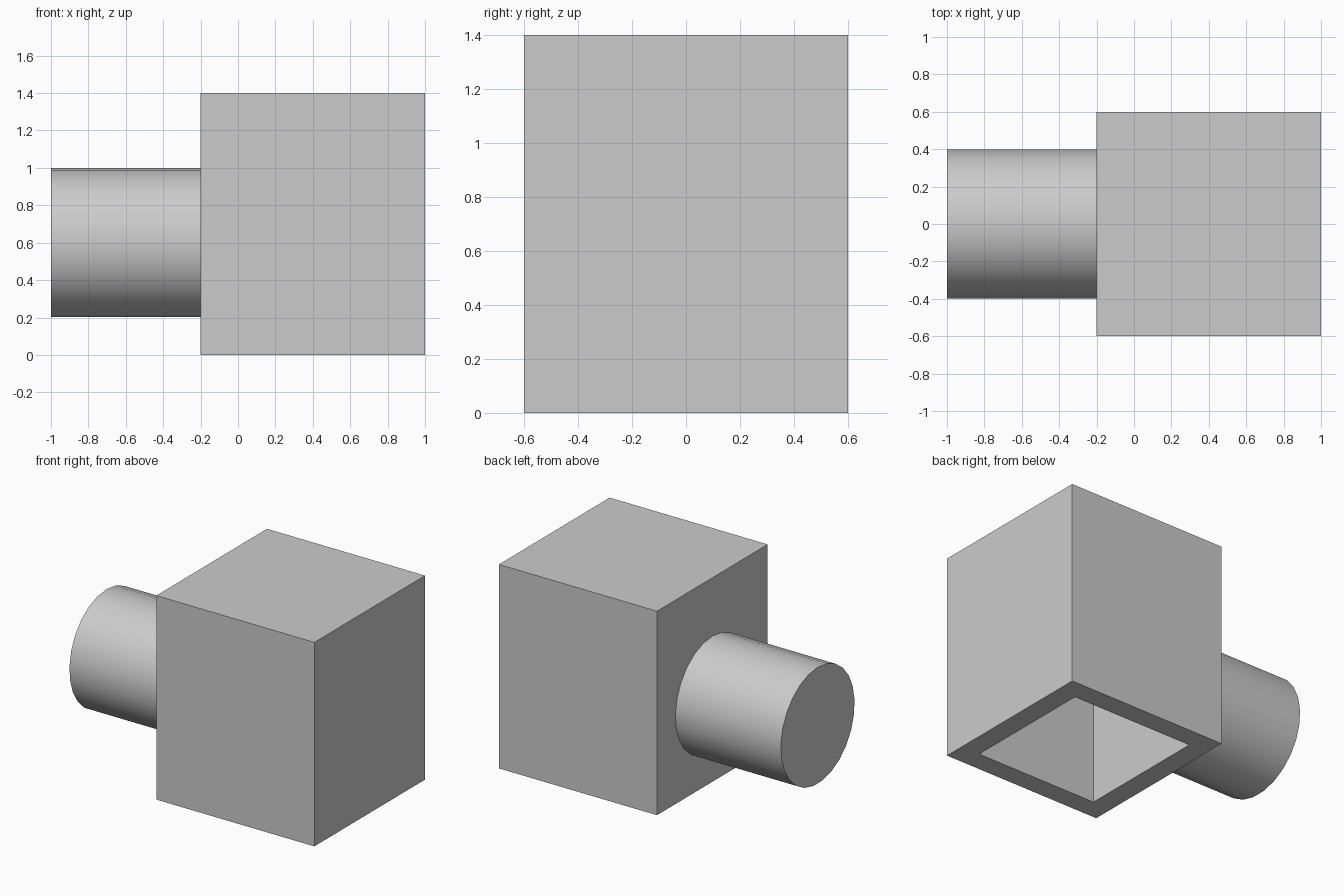
import bpy
import bmesh
import math
from mathutils import Matrix, Vector

default = bpy.data.objects.get("Cube")
if default:
    bpy.data.objects.remove(default, do_unlink=True)

grey = bpy.data.materials.new("mid_grey")
grey.use_nodes = True
colour = (0.6, 0.6, 0.6, 1)
grey.diffuse_color = colour
grey.node_tree.nodes["Principled BSDF"].inputs["Base Color"].default_value = colour


def add_object(name, bm):
    """Turn a bmesh into a grey object."""
    mesh = bpy.data.meshes.new(name)
    bm.to_mesh(mesh)
    bm.free()
    mesh.materials.append(grey)
    obj = bpy.data.objects.new(name, mesh)
    bpy.context.collection.objects.link(obj)
    return obj


# Box, hollowed upwards from its underside
width, height, wall = 1.2, 1.4, 0.2
bm = bmesh.new()
bmesh.ops.create_cube(bm, size=1, matrix=Matrix.Translation((0.4, 0, height / 2))
                      @ Matrix.Diagonal((width, width, height, 1)))
bm.normal_update()
underside = min(bm.faces, key=lambda f: f.normal.z)
bmesh.ops.inset_region(bm, faces=[underside], thickness=wall)
result = bmesh.ops.extrude_face_region(bm, geom=[underside])
ceiling = [v for v in result["geom"] if isinstance(v, bmesh.types.BMVert)]
bmesh.ops.translate(bm, verts=ceiling, vec=Vector((0, 0, height - wall)))
if underside.is_valid:
    bmesh.ops.delete(bm, geom=[underside], context='FACES')
bmesh.ops.recalc_face_normals(bm, faces=bm.faces)
add_object("hollow_box", bm)

# Round stub on the side of the box, with a corner at the top
bm = bmesh.new()
bmesh.ops.create_cone(bm, cap_ends=True, segments=25, radius1=0.4, radius2=0.4, depth=0.8,
                      matrix=Matrix.Translation((-0.6, 0, 0.6))
                      @ Matrix.Rotation(math.pi / 2, 4, 'X')
                      @ Matrix.Rotation(math.pi / 2, 4, 'Y'))
stub = add_object("round_stub", bm)
bpy.ops.object.select_all(action='DESELECT')
stub.select_set(True)
bpy.context.view_layer.objects.active = stub
bpy.ops.object.shade_smooth_by_angle(angle=math.radians(40))
